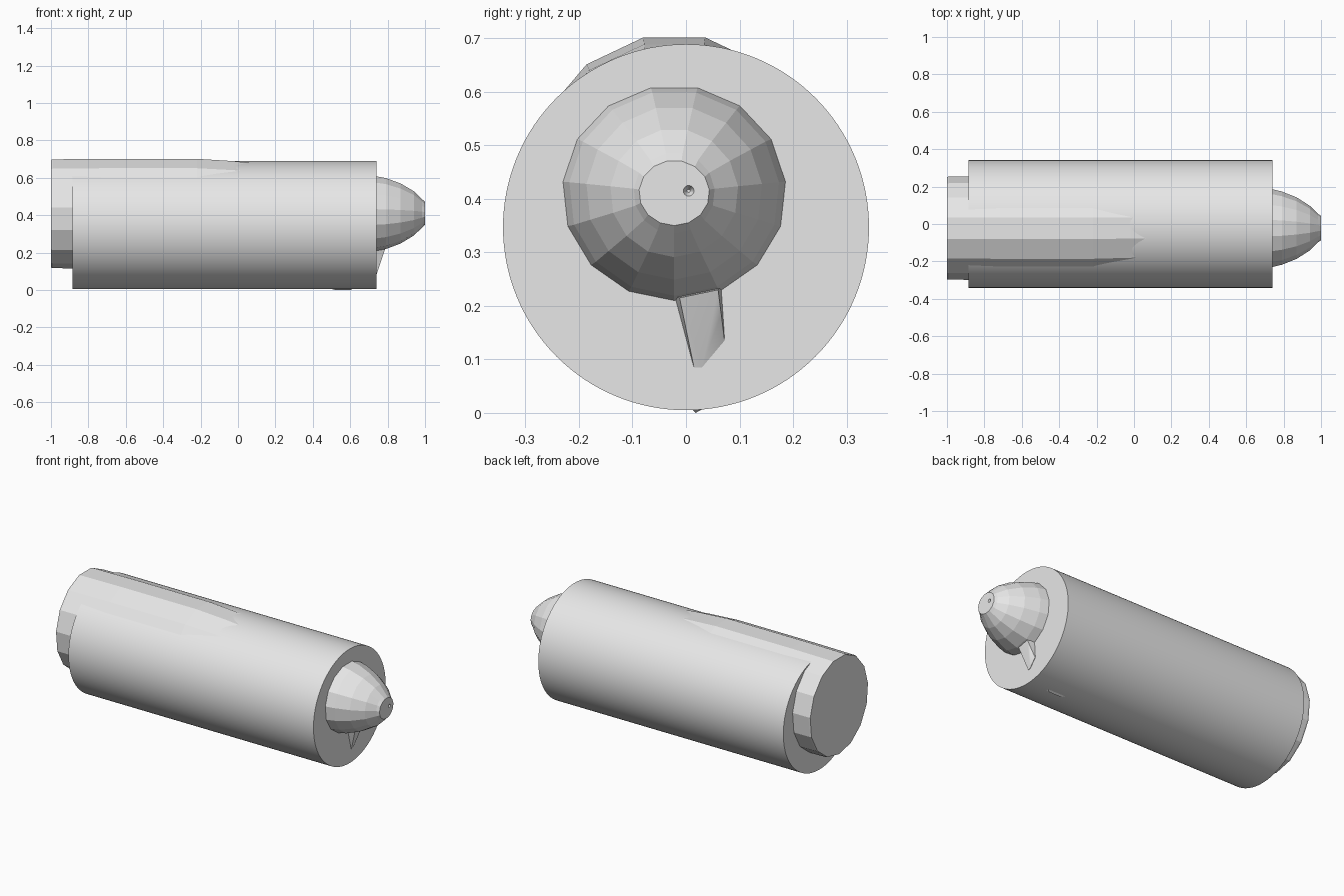
import bpy, bmesh
from math import sin, cos, pi, radians

cube = bpy.data.objects.get("Cube")
if cube:
    bpy.data.objects.remove(cube, do_unlink=True)

grey = bpy.data.materials.new("light_grey")
grey.use_nodes = True
grey.diffuse_color = (0.8, 0.8, 0.8, 1)
grey.node_tree.nodes["Principled BSDF"].inputs["Base Color"].default_value = (0.8, 0.8, 0.8, 1)


def finish(name, bm, smooth=False):
    bmesh.ops.recalc_face_normals(bm, faces=bm.faces[:])
    mesh = bpy.data.meshes.new(name)
    bm.to_mesh(mesh)
    bm.free()
    mesh.materials.append(grey)
    obj = bpy.data.objects.new(name, mesh)
    bpy.context.collection.objects.link(obj)
    if smooth:
        bpy.ops.object.select_all(action='DESELECT')
        obj.select_set(True)
        bpy.context.view_layer.objects.active = obj
        bpy.ops.object.shade_smooth_by_angle(angle=radians(30))
    return obj


def loft(name, stations, sides, turn=0, smooth=False):
    """Rings along x; each station is x, y centre, z centre, y radius, z radius."""
    bm = bmesh.new()
    rings = []
    for x, cy, cz, ry, rz in stations:
        angles = [turn + 2 * pi * i / sides for i in range(sides)]
        rings.append([bm.verts.new((x, cy + ry * sin(a), cz + rz * cos(a))) for a in angles])
    for a, b in zip(rings, rings[1:]):
        for i in range(sides):
            j = (i + 1) % sides
            bm.faces.new((a[i], a[j], b[j], b[i]))
    bm.faces.new(rings[0])
    bm.faces.new(rings[-1])
    return finish(name, bm, smooth)


def hull(name, points, smooth=False):
    bm = bmesh.new()
    for p in points:
        bm.verts.new(p)
    bmesh.ops.convex_hull(bm, input=bm.verts[:])
    return finish(name, bm, smooth)


# Round outer sleeve
loft("outer_sleeve", [(x, 0, 0.347, 0.342, 0.342) for x in (-0.885, 0.74)], 128, smooth=True)

# Faceted inner core: flat back end, slight bulge through the sleeve, rounded nose
profile = [(-1, 0.275, 0.291), (-0.99, 0.277, 0.294), (-0.72, 0.279, 0.297),
           (-0.22, 0.279, 0.297), (-0.02, 0.27, 0.284), (0.3, 0.25, 0.25),
           (0.74, 0.209, 0.201), (0.79, 0.197, 0.192), (0.87, 0.165, 0.162),
           (0.94, 0.12, 0.12), (0.985, 0.076, 0.076), (1, 0.066, 0.061)]
core = [(x, -0.022, 0.411, ry, rz) for x, ry, rz in profile]
# Small pit in the nose tip
core += [(1, 0.005, 0.415, 0.01, 0.01), (0.985, 0.005, 0.415, 0.003, 0.003)]
loft("inner_core", core, 15, turn=pi / 15)

# Tapered gusset under the nose
hull("nose_gusset", [(0.72, -0.025, 0.22), (0.72, 0.068, 0.24), (0.785, -0.012, 0.215),
                     (0.785, 0.06, 0.23), (0.77, 0.0, 0.175), (0.765, 0.064, 0.18),
                     (0.742, 0.015, 0.085), (0.742, 0.03, 0.085), (0.742, 0.072, 0.135),
                     (0.72, 0.015, 0.085), (0.72, 0.072, 0.135)], smooth=True)

# Small ridge along the underside
hull("bottom_ridge", [(x, y, 0.012) for x in (0.48, 0.63) for y in (0.005, 0.04)]
     + [(0.52, 0.018, 0), (0.6, 0.018, 0)])
